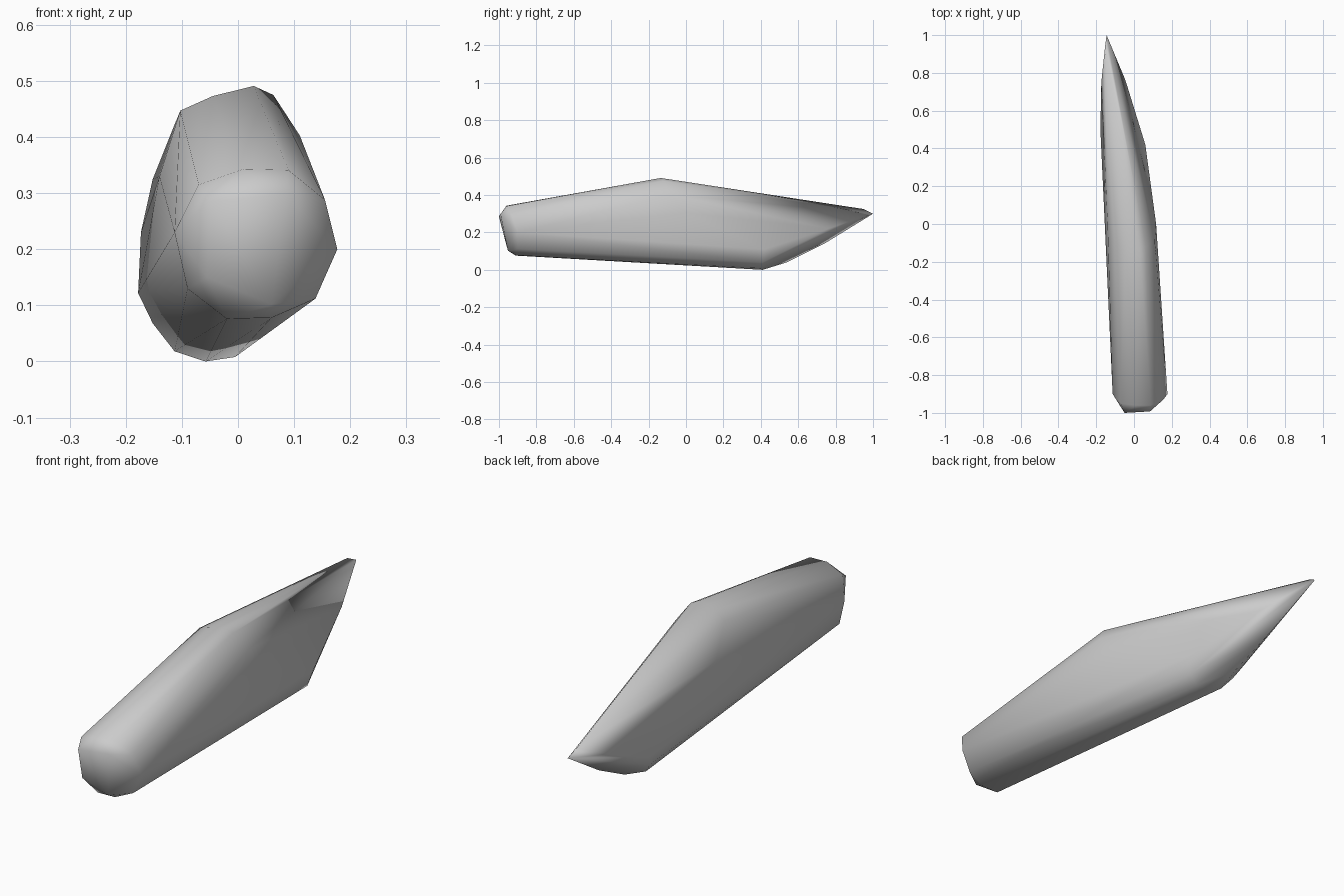
import bpy
import bmesh

# Front cap: small inset face
cap = [(-0.05, -1.0, 0.285), (0.085, -0.992, 0.298),
       (0.06, -0.952, 0.102), (-0.055, -0.965, 0.15)]

# Front rim: rounded section behind the cap
rim = [(-0.07, -0.95, 0.315), (0.01, -0.96, 0.343), (0.09, -0.96, 0.341),
       (0.155, -0.93, 0.288), (0.177, -0.90, 0.20), (0.138, -0.90, 0.112),
       (0.06, -0.91, 0.078), (-0.02, -0.91, 0.076), (-0.09, -0.90, 0.13),
       (-0.113, -0.90, 0.23)]

# Top ridge and the slanted shoulders running down from it
ridge = [(-0.14, 0.0, 0.33), (-0.103, -0.11, 0.447), (-0.045, -0.13, 0.473),
         (0.028, -0.135, 0.491), (0.063, -0.12, 0.475),
         (0.11, -0.09, 0.403), (0.117, 0.0, 0.305)]

# Lower heel section
heel = [(0.06, 0.42, 0.11), (0.038, 0.41, 0.04), (-0.005, 0.40, 0.008),
        (-0.058, 0.41, 0.0), (-0.113, 0.43, 0.018), (-0.152, 0.46, 0.068),
        (-0.178, 0.50, 0.122)]

# Pointed back end
tip = [(-0.09, 0.54, 0.04), (-0.11, 0.74, 0.14), (-0.045, 0.76, 0.22),
       (-0.173, 0.75, 0.23), (-0.145, 1.0, 0.30), (-0.152, 0.95, 0.325)]

# Wrap all sections in one convex skin
bm = bmesh.new()
for section in (cap, rim, ridge, heel, tip):
    for p in section:
        bm.verts.new(p)
hull = bmesh.ops.convex_hull(bm, input=bm.verts[:])
loose = [v for v in bm.verts if not v.link_faces]
bmesh.ops.delete(bm, geom=loose, context='VERTS')
bmesh.ops.recalc_face_normals(bm, faces=bm.faces[:])
for f in bm.faces:
    f.smooth = True

mesh = bpy.data.meshes.new("pointed_stone")
bm.to_mesh(mesh)
bm.free()
stone = bpy.data.objects.new("pointed_stone", mesh)
bpy.context.collection.objects.link(stone)
